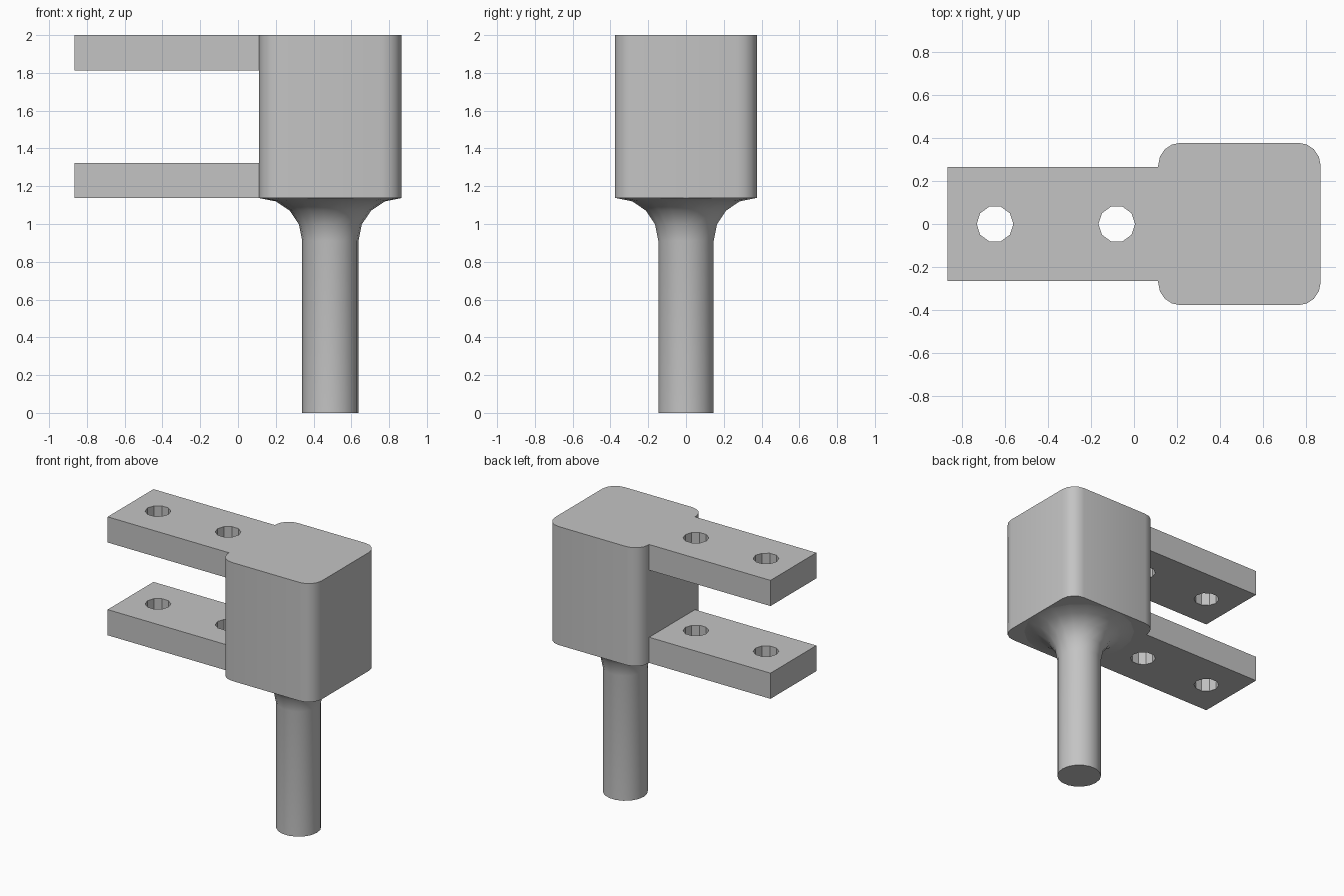
import bpy, bmesh
from math import cos, sin, pi, radians

if "Cube" in bpy.data.objects:
    bpy.data.objects.remove(bpy.data.objects["Cube"])

# Main dimensions
BLOCK_X, HALF, CORNER = 0.489, 0.377, 0.105
BASE_Z, TOP_Z = 1.137, 2.0
ARM_END, ARM_HALF, ARM_THICK = -0.866, 0.264, 0.187
SHANK_R, FILLET, SIDES = 0.149, 0.226, 18

steel = bpy.data.materials.new("plain grey")
steel.use_nodes = True
GREY = (0.55, 0.55, 0.55, 1)
steel.diffuse_color = GREY
steel.node_tree.nodes["Principled BSDF"].inputs["Base Color"].default_value = GREY


def prism(name, outline, z0, z1):
    """Extrude a flat outline from z0 up to z1."""
    bm = bmesh.new()
    face = bm.faces.new([bm.verts.new((x, y, z0)) for x, y in outline])
    grown = bmesh.ops.extrude_face_region(bm, geom=[face])["geom"]
    top = [v for v in grown if isinstance(v, bmesh.types.BMVert)]
    bmesh.ops.translate(bm, verts=top, vec=(0, 0, z1 - z0))
    return finish(name, bm)


def finish(name, bm):
    bmesh.ops.recalc_face_normals(bm, faces=bm.faces)
    mesh = bpy.data.meshes.new(name)
    bm.to_mesh(mesh)
    bm.free()
    mesh.materials.append(steel)
    obj = bpy.data.objects.new(name, mesh)
    bpy.context.collection.objects.link(obj)
    return obj


def circle(cx, cy, r, count):
    return [(cx + r * cos(2 * pi * i / count), cy + r * sin(2 * pi * i / count))
            for i in range(count)]


def combine(target, other, operation):
    """Apply a boolean and discard the second solid."""
    mod = target.modifiers.new("combine", "BOOLEAN")
    mod.operation, mod.object, mod.solver = operation, other, "EXACT"
    bpy.context.view_layer.update()
    evaluated = target.evaluated_get(bpy.context.evaluated_depsgraph_get())
    target.data = bpy.data.meshes.new_from_object(evaluated)
    target.modifiers.clear()
    bpy.data.objects.remove(other)


# Block with rounded vertical corners
outline = []
for quarter, (sx, sy) in enumerate([(1, 1), (-1, 1), (-1, -1), (1, -1)]):
    for step in range(5):
        a = radians(90 * quarter + 22.5 * step)
        outline.append((BLOCK_X + sx * (HALF - CORNER) + CORNER * cos(a),
                        sy * (HALF - CORNER) + CORNER * sin(a)))
block = prism("clevis_block", outline, BASE_Z, TOP_Z)

# Two parallel arms, each drilled twice
for z0 in (BASE_Z, TOP_Z - ARM_THICK):
    root = BLOCK_X - HALF + 0.1
    arm = prism("arm", [(ARM_END, -ARM_HALF), (root, -ARM_HALF),
                        (root, ARM_HALF), (ARM_END, ARM_HALF)], z0, z0 + ARM_THICK)
    for x in (-0.645, -0.08):
        drill = prism("drill", circle(x, 0, 0.085, 10), z0 - 0.1, z0 + ARM_THICK + 0.1)
        combine(arm, drill, "DIFFERENCE")
    combine(block, arm, "UNION")

# Round shank flaring into the underside of the block
profile = [(SHANK_R, 0)]
for step in range(5):
    a = radians(22.5 * step)
    profile.append((SHANK_R + FILLET * (1 - cos(a)), BASE_Z - FILLET * (1 - sin(a))))
bm = bmesh.new()
rings = [[bm.verts.new((x, y, z)) for x, y in circle(BLOCK_X, 0, r, SIDES)]
         for r, z in profile]
for low, high in zip(rings, rings[1:]):
    for i in range(SIDES):
        j = (i + 1) % SIDES
        bm.faces.new((low[i], low[j], high[j], high[i]))
bm.faces.new(rings[0])
bm.faces.new(rings[-1])
shank = finish("shank", bm)

# Smooth the rounded surfaces, keep hard edges
bpy.ops.object.select_all(action="DESELECT")
for obj in (block, shank):
    obj.select_set(True)
bpy.context.view_layer.objects.active = block
bpy.ops.object.shade_smooth_by_angle(angle=radians(30))
